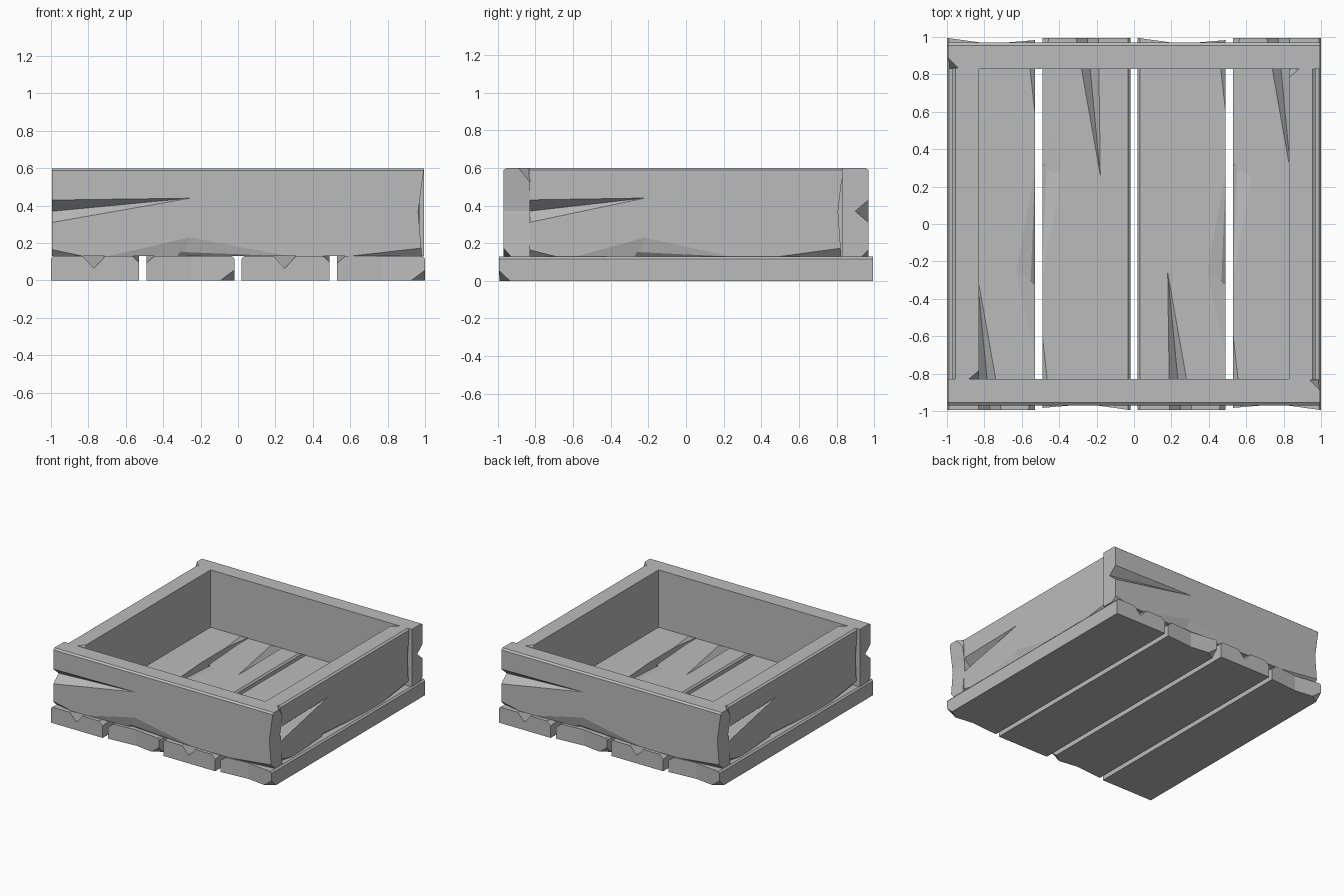
import bpy, bmesh
from mathutils import Matrix, Vector

cube = bpy.data.objects.get("Cube")
if cube:
    bpy.data.objects.remove(cube, do_unlink=True)

wood = bpy.data.materials.new("grey wood")
wood.use_nodes = True
GREY = (0.5, 0.5, 0.5, 1)
wood.diffuse_color = GREY
wood.node_tree.nodes["Principled BSDF"].inputs["Base Color"].default_value = GREY

W, T = 0.47, 0.14   # board width and thickness
OUT = Vector((0, 0, 0.06))
DOWN = Vector((0, -0.06, 0))


def chip(bm, *points):
    """Slice off the corner outside the plane through three points."""
    a, b, c = (Vector(p) for p in points)
    n = (b - a).cross(c - a).normalized()
    if n.dot(Vector((0, W / 2, T / 2)) - a) > 0:
        n = -n
    cut = bmesh.ops.bisect_plane(bm, geom=bm.verts[:] + bm.edges[:] + bm.faces[:],
                                 plane_co=a, plane_no=n, clear_outer=True)
    edges = [e for e in cut["geom_cut"] if isinstance(e, bmesh.types.BMEdge)]
    bmesh.ops.holes_fill(bm, edges=edges)


def carve(board, points):
    """Subtract the convex hull of the points from the board."""
    bm = bmesh.new()
    for p in points:
        bm.verts.new(p)
    hull = bmesh.ops.convex_hull(bm, input=bm.verts[:])
    bmesh.ops.delete(bm, geom=list({v for v in hull["geom_interior"]}), context="VERTS")
    bmesh.ops.recalc_face_normals(bm, faces=bm.faces[:])
    mesh = bpy.data.meshes.new("cutter")
    bm.to_mesh(mesh)
    bm.free()
    cutter = bpy.data.objects.new("cutter", mesh)
    cutter.hide_render = True
    bpy.context.collection.objects.link(cutter)
    mod = board.modifiers.new("carve", "BOOLEAN")
    mod.operation, mod.solver, mod.object = "DIFFERENCE", "EXACT", cutter
    bpy.context.view_layer.objects.active = board
    bpy.ops.object.modifier_apply(modifier=mod.name)
    bpy.data.objects.remove(cutter, do_unlink=True)


def make_board():
    """Worn board: x along its length, y across, z towards its outer face."""
    bm = bmesh.new()
    outline = [(-1, 0), (0.988, 0), (0.968, 0.24), (1, W), (-1, W)]
    face = bm.faces.new([bm.verts.new((x, y, 0)) for x, y in outline])
    ext = bmesh.ops.extrude_face_region(bm, geom=[face])
    bmesh.ops.translate(bm, vec=(0, 0, T),
                        verts=[v for v in ext["geom"] if isinstance(v, bmesh.types.BMVert)])
    bmesh.ops.recalc_face_normals(bm, faces=bm.faces[:])
    # chipped corners and the worn outer edge
    chip(bm, (-0.83, 0, T), (-1, 0.035, T), (-1, 0, T - 0.035))
    chip(bm, (0.6, 0, T), (1, 0.045, T), (1, 0, T - 0.04))
    chip(bm, (0.94, W, 0), (1, W - 0.09, 0), (1, W, 0.06))
    chip(bm, (-1, W, T - 0.015), (1, W, T - 0.015), (0, W - 0.012, T))
    bmesh.ops.recalc_face_normals(bm, faces=bm.faces[:])
    mesh = bpy.data.meshes.new("board")
    bm.to_mesh(mesh)
    bm.free()
    mesh.materials.append(wood)
    board = bpy.data.objects.new("front_board", mesh)
    bpy.context.collection.objects.link(board)

    # long split running in from one end
    tip = Vector((-0.26, 0.31, T))
    rim = [tip + (Vector(p) - tip) * 1.05
           for p in ((-1, 0.18, T), (-1, 0.30, T), (-1, 0.24, T - 0.07))]
    carve(board, [tip, tip + OUT] + rim + [p + OUT for p in rim])
    # shallow dent in the middle of the lower edge
    dent = [Vector(p) for p in ((-0.7, 0, T), (0.28, 0, T), (-0.26, 0.1, T), (-0.3, 0, T - 0.025))]
    carve(board, dent + [p + OUT for p in dent[:3]] + [p + DOWN for p in (dent[0], dent[1], dent[3])])
    # splinter missing under the dent
    nick = [Vector(p) for p in ((0.27, 0, T), (-0.31, 0.025, T - 0.018), (-0.32, 0, T - 0.042))]
    carve(board, nick + [p + OUT for p in nick[:2]] + [p + DOWN for p in nick])
    return board


front = make_board()
X, Y, Z = Vector((1, 0, 0)), Vector((0, 1, 0)), Vector((0, 0, 1))


def place(name, along, across, out, origin, length, thick=1.0):
    ob = front if name == "front_board" else bpy.data.objects.new(name, front.data)
    if ob is not front:
        bpy.context.collection.objects.link(ob)
    m = Matrix((along * length, across, out * thick)).transposed().to_4x4()
    m.translation = origin
    ob.matrix_world = m


# walls and floor, each pair turned half a circle
for s, wall, side, end in ((1, "front_board", "left_board", ""), (-1, "back_board", "right_board", "_turned")):
    place(wall, X * s, Z, -Y * s, (0, -0.83 * s, 0.13), 0.995)
    place(side, Y * s, Z, X * s, (0.83 * s, 0, 0.13), 0.835)
    for i, x in enumerate((-0.53, 0.49)):
        edge = x if s == 1 else -x
        place(f"floor_plank{end}_{i + 1}", Y * s, -X * s, Z, (edge, 0, 0), 0.995, 0.13 / T)
